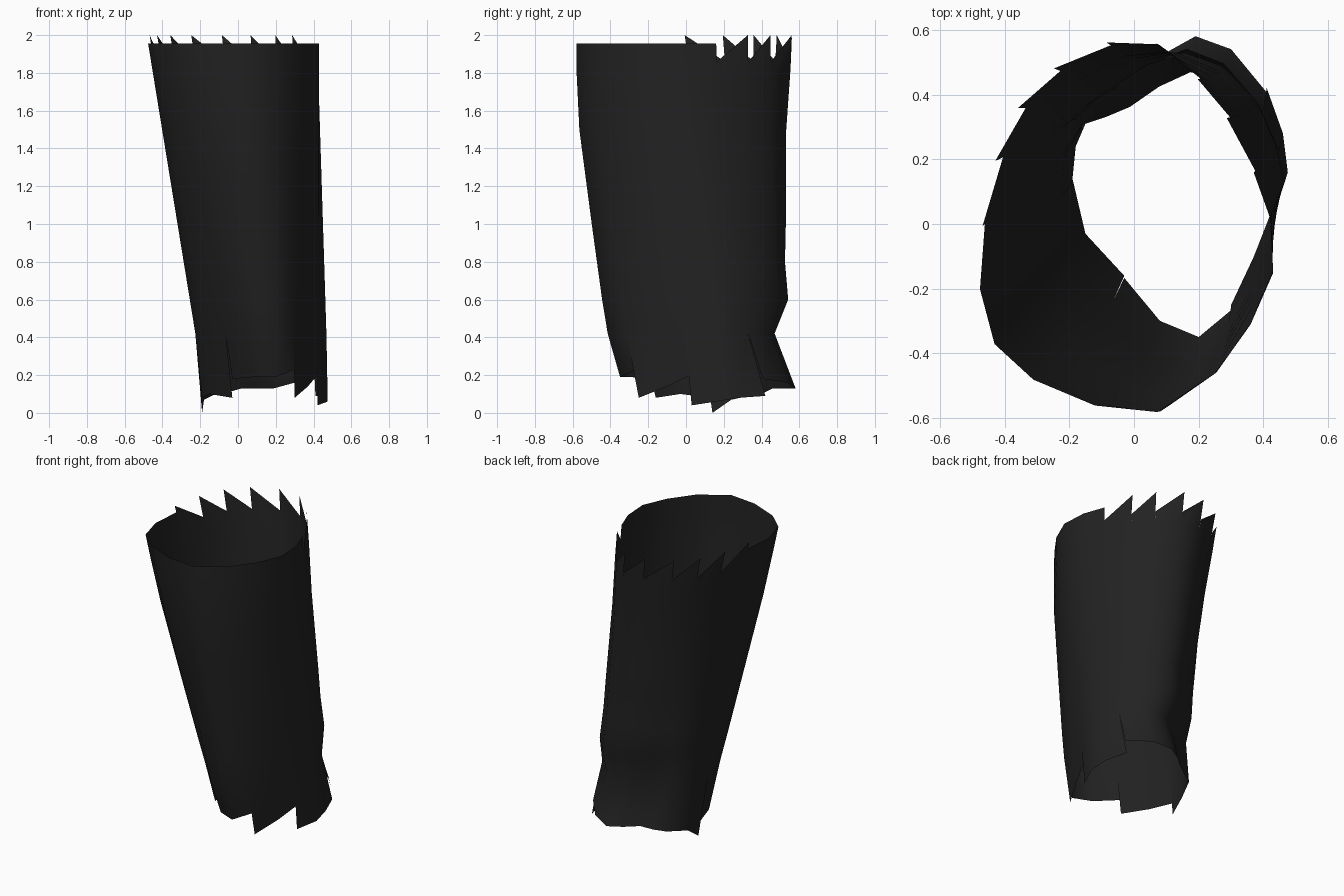
import bpy, bmesh, math

if "Cube" in bpy.data.objects:
    bpy.data.objects.remove(bpy.data.objects["Cube"])

# Plan outlines (counter-clockwise from the front) at the top and near the hem
TOP = [(.07, -.58), (.25, -.46), (.36, -.31), (.43, -.15), (.42, .02), (.37, .16),
       (.29, .33), (.20, .45), (.07, .56), (-.08, .56), (-.24, .48), (-.35, .36),
       (-.42, .20), (-.46, 0), (-.475, -.2), (-.43, -.37), (-.31, -.48), (-.12, -.56)]
HEM = [(.20, -.34), (.30, -.25), (.37, -.10), (.42, .03), (.475, .16), (.46, .28),
       (.41, .42), (.30, .55), (.19, .58), (.10, .53), (.02, .46), (-.05, .42),
       (-.12, .38), (-.18, .24), (-.19, .14), (-.15, -.03), (-.03, -.16), (.08, -.29)]
N = len(TOP)

# Ragged hem: start and end height of each panel
HEM_Z = [(.19, .23), (.08, .14), (.14, .20), (.04, .06), (.06, .08), (.08, .09),
         (.18, .16), (.16, .13), (.13, .13), (.13, .13), (.13, .11), (.11, .10),
         (.10, .07), (.07, 0), (.08, .10), (.10, .08), (.18, .19), (.19, .19)]

# Height, front bulge, back pinch
SHIFT = [(0, 0, 0), (.13, 0, 0), (.42, -.045, -.11), (.6, -.05, -.035), (.8, -.05, -.05),
         (1.0, -.05, -.043), (1.5, -.047, -.035), (1.8, -.02, -.01), (1.95, 0, 0), (2.1, 0, 0)]


def shift(z, k):
    for a, b in zip(SHIFT, SHIFT[1:]):
        if z <= b[0]:
            return a[k] + (b[k] - a[k]) * (z - a[0]) / (b[0] - a[0])
    return 0


def point(i, z):
    i %= N
    t = (1.95 - z) / 1.75
    if z < .2:
        t = 1
    (x0, y0), (x1, y1) = TOP[i], HEM[i]
    x, y = x0 + (x1 - x0) * t, y0 + (y1 - y0) * t
    s = math.sin(math.atan2(TOP[i][1], TOP[i][0] + .03))
    y += shift(z, 1) * -s if s < 0 else shift(z, 2) * s
    return x, y, z


def top_z(i):
    # Sawtooth tears along the back, a clean edge along the front
    if 5 <= i <= 12:
        return 1.86, 2.0
    return 1.955, 1.955


# Torn sleeve: each panel has its own edge corners so that tears can step
bm = bmesh.new()
for i in range(N):
    lo, hi = HEM_Z[i], top_z(i)
    rows = [lo] + [(z, z) for z in (.42, .6, .8, 1.0, 1.25, 1.5, 1.8)] + [hi]
    verts = [(bm.verts.new(point(i, a)), bm.verts.new(point(i + 1, b))) for a, b in rows]
    for (a, b), (d, c) in zip(verts, verts[1:]):
        bm.faces.new((a, b, c, d)).smooth = True
bmesh.ops.remove_doubles(bm, verts=bm.verts, dist=.0005)

mesh = bpy.data.meshes.new("torn_sleeve")
bm.to_mesh(mesh)
bm.free()
sleeve = bpy.data.objects.new("torn_sleeve", mesh)
bpy.context.collection.objects.link(sleeve)

# Black cloth
cloth = bpy.data.materials.new("black_cloth")
cloth.diffuse_color = (.016, .016, .016, 1)
cloth.use_nodes = True
cloth.node_tree.nodes["Principled BSDF"].inputs["Base Color"].default_value = cloth.diffuse_color
mesh.materials.append(cloth)
